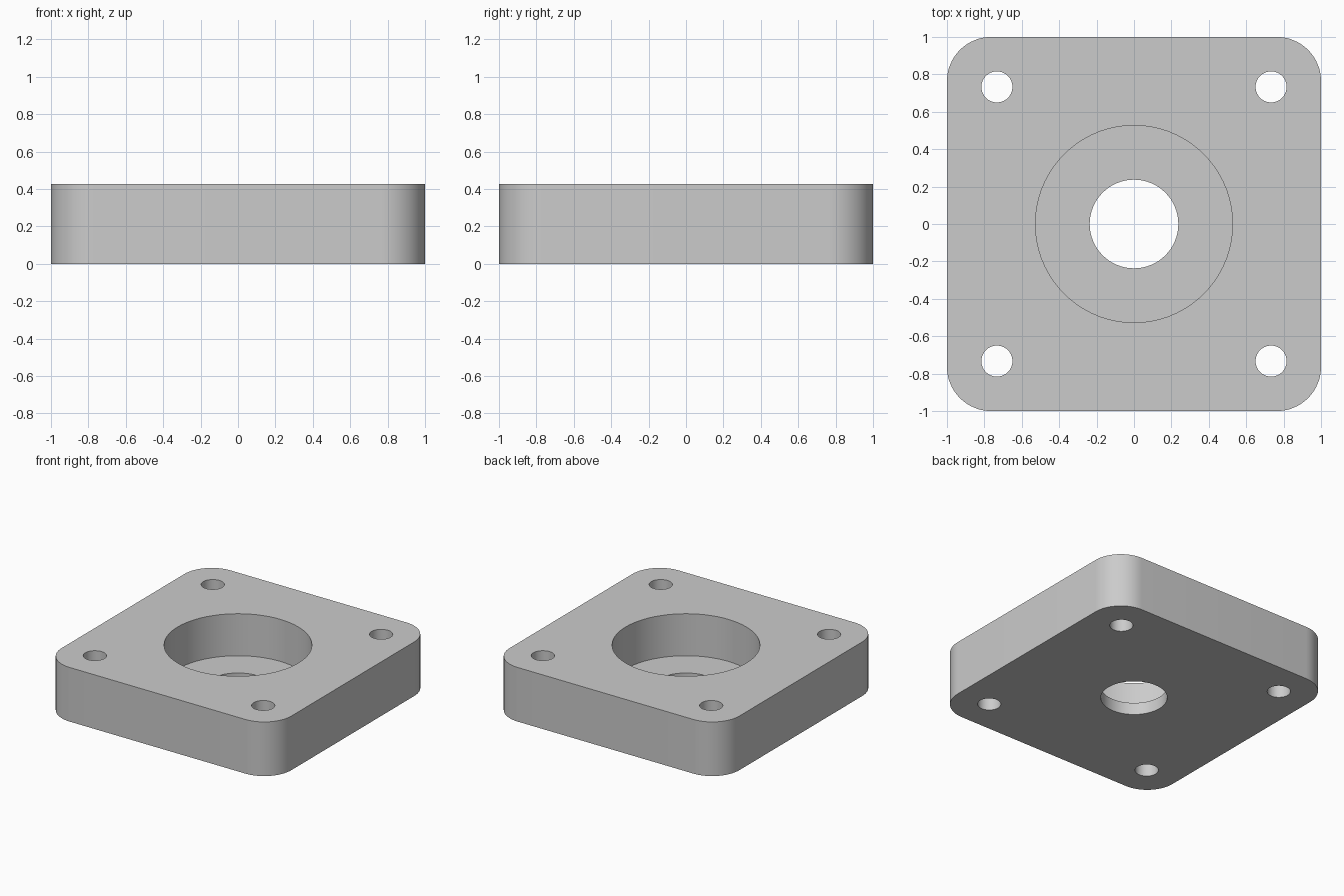
import bpy
import bmesh
from math import radians

# Overall sizes
HALF = 1.0
HEIGHT = 0.426
CORNER = 0.236
FLOOR = 0.095
POCKET_R = 0.527
BORE_R = 0.237
HOLE_R = 0.083
HOLE_POS = 0.733

if "Cube" in bpy.data.objects:
    bpy.data.objects.remove(bpy.data.objects["Cube"], do_unlink=True)

# Single grey finish
grey = bpy.data.materials.new("light_grey")
grey.use_nodes = True
colour = (0.6, 0.6, 0.6, 1.0)
grey.diffuse_color = colour
grey.node_tree.nodes["Principled BSDF"].inputs["Base Color"].default_value = colour


def make_plate():
    """Square block with rounded vertical corners."""
    bm = bmesh.new()
    bmesh.ops.create_cube(bm, size=1)
    bmesh.ops.scale(bm, vec=(2 * HALF, 2 * HALF, HEIGHT), verts=bm.verts)
    bmesh.ops.translate(bm, vec=(0, 0, HEIGHT / 2), verts=bm.verts)
    uprights = [e for e in bm.edges
                if abs(e.verts[0].co.z - e.verts[1].co.z) > HEIGHT / 2]
    bmesh.ops.bevel(bm, geom=uprights, offset=CORNER, segments=16,
                    profile=0.5, affect='EDGES')
    mesh = bpy.data.meshes.new("mounting_plate")
    bm.to_mesh(mesh)
    bm.free()
    mesh.materials.append(grey)
    obj = bpy.data.objects.new("mounting_plate", mesh)
    bpy.context.collection.objects.link(obj)
    return obj


def drill(target, name, x, y, radius, bottom, sides):
    """Cut a round hole from the top face down to the given height."""
    top = HEIGHT + 0.2
    bpy.ops.mesh.primitive_cylinder_add(
        vertices=sides, radius=radius, depth=top - bottom,
        location=(x, y, (top + bottom) / 2))
    cutter = bpy.context.object
    cutter.name = name
    cutter.hide_render = True
    cutter.data.materials.append(grey)
    mod = target.modifiers.new(name, 'BOOLEAN')
    mod.operation = 'DIFFERENCE'
    mod.solver = 'EXACT'
    mod.object = cutter
    bpy.ops.object.select_all(action='DESELECT')
    target.select_set(True)
    bpy.context.view_layer.objects.active = target
    bpy.ops.object.modifier_apply(modifier=mod.name)
    bpy.data.objects.remove(cutter, do_unlink=True)


plate = make_plate()

# Wide pocket, then the narrower bore through its floor
drill(plate, "pocket", 0, 0, POCKET_R, FLOOR, 72)
drill(plate, "centre_bore", 0, 0, BORE_R, -0.2, 64)

# Four corner screw holes
for sx in (-1, 1):
    for sy in (-1, 1):
        drill(plate, "screw_hole", sx * HOLE_POS, sy * HOLE_POS, HOLE_R, -0.2, 40)

bpy.ops.object.shade_smooth_by_angle(angle=radians(30))
